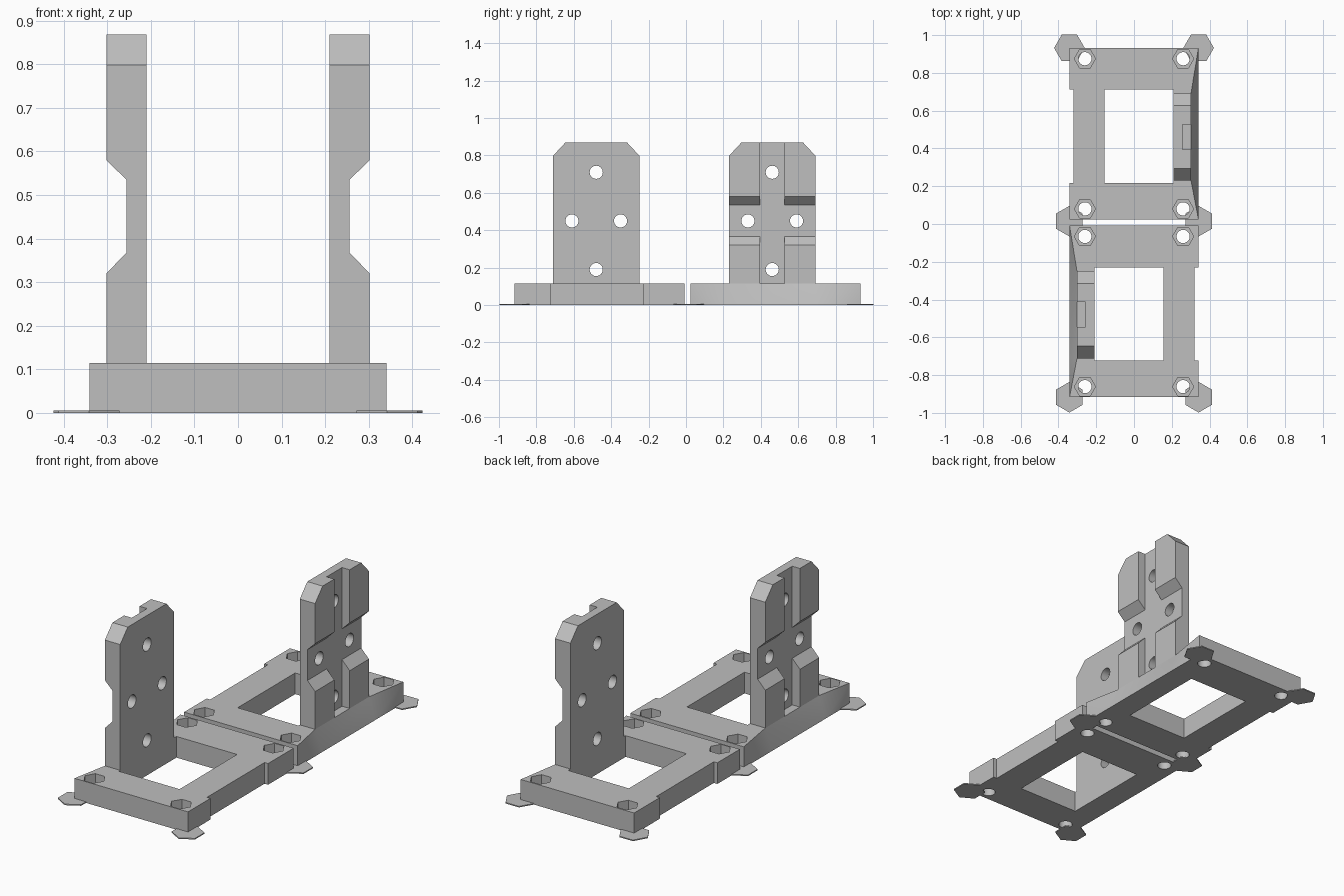
import bpy, bmesh, math

if "Cube" in bpy.data.objects:
    bpy.data.objects.remove(bpy.data.objects["Cube"], do_unlink=True)

gray = bpy.data.materials.new("plain gray")
gray.use_nodes = True
COLOR = (0.52, 0.52, 0.52, 1)
gray.diffuse_color = COLOR
gray.node_tree.nodes["Principled BSDF"].inputs["Base Color"].default_value = COLOR

AXES = {"x": lambda p, h: (h, p[0], p[1]),
        "y": lambda p, h: (p[0], h, p[1]),
        "z": lambda p, h: (p[0], p[1], h)}


def add_prism(bm, axis, low, a, b, high=None, splits=None):
    """Close a solid between two outlines; splits picks diagonals of bent sides."""
    high, splits, n = high or low, splits or {}, len(low)
    va = [bm.verts.new(AXES[axis](p, a)) for p in low]
    vb = [bm.verts.new(AXES[axis](p, b)) for p in high]
    bm.faces.new(va[::-1])
    bm.faces.new(vb)
    for i in range(n):
        j = (i + 1) % n
        face = bm.faces.new((va[i], va[j], vb[j], vb[i]))
        if i in splits:
            pair = (va[j], vb[i]) if splits[i] == "down" else (va[i], vb[j])
            bmesh.utils.face_split(face, *pair)


def finish(name, bm, side=1, shift=0):
    for v in bm.verts:
        v.co.x *= side
        v.co.y += shift
    bmesh.ops.recalc_face_normals(bm, faces=bm.faces)
    mesh = bpy.data.meshes.new(name)
    bm.to_mesh(mesh)
    bm.free()
    obj = bpy.data.objects.new(name, mesh)
    bpy.context.collection.objects.link(obj)
    return obj


def solid(name, side, shift, *prisms):
    bm = bmesh.new()
    for args in prisms:
        add_prism(bm, *args)
    return finish(name, bm, side, shift)


def ngon(cx, cy, r, n, turn=0.0):
    return [(cx + r * math.cos(turn + math.tau * k / n),
             cy + r * math.sin(turn + math.tau * k / n)) for k in range(n)]


def rect(x0, y0, x1, y1):
    return [(x0, y0), (x1, y0), (x1, y1), (x0, y1)]


def carve(obj, steps):
    """Apply each boolean, then drop its cutter."""
    for operation, cutter in steps:
        cutter.hide_render = True
        mod = obj.modifiers.new("cut", "BOOLEAN")
        mod.operation, mod.object, mod.solver = operation, cutter, "EXACT"
    graph = bpy.context.evaluated_depsgraph_get()
    mesh = bpy.data.meshes.new_from_object(obj.evaluated_get(graph))
    obj.modifiers.clear()
    obj.data = mesh
    for _, cutter in steps:
        bpy.data.objects.remove(cutter, do_unlink=True)


def paint(obj, smooth=True):
    obj.data.materials.clear()
    obj.data.materials.append(gray)
    if smooth:
        bpy.ops.object.select_all(action="DESELECT")
        obj.select_set(True)
        bpy.context.view_layer.objects.active = obj
        bpy.ops.object.shade_smooth_by_angle(angle=math.radians(25))


W, DECK, TOP = 0.341, 0.115, 0.868      # half width, plate top, upright top
Y0, Y1 = 0.025, 0.932                   # plate ends
U0, U1, MID = 0.23, 0.692, 0.461        # upright ends and middle
INNER, GROOVE, OUTER = 0.21, 0.256, 0.302
BORE = 0.035


def bracket(label, side, shift):
    # base plate: notched on one side, sloping in to the upright on the other
    notch = [(W, Y1), (-W, Y1), (-W, 0.712), (-0.32, 0.712),
             (-0.32, 0.218), (-W, 0.218)]
    low = [(-W, Y0), (W, Y0), (W, U0), (W, U1)] + notch
    high = [(-W, Y0), (W, Y0), (OUTER, U0), (OUTER, U1)] + notch
    plate = solid(label + "_base_plate", side, shift,
                  ("z", low, 0, DECK, high, {1: "down", 3: "up"}))
    spots = [(x, y) for x in (-0.26, 0.26) for y in (0.08, 0.875)]
    carve(plate, [
        ("DIFFERENCE", solid("window", side, shift,
                             ("z", rect(-0.155, 0.218, INNER, 0.712), -1, 1))),
        ("DIFFERENCE", solid("screw_holes", side, shift,
                             *[("z", ngon(x, y, BORE, 32), -1, 1) for x, y in spots])),
        ("DIFFERENCE", solid("nut_pockets", side, shift,
                             *[("z", ngon(x, y, 0.056, 6), 0.065, 1) for x, y in spots])),
    ])
    paint(plate)

    # upright: side profile with cross groove, clipped corners, long groove, bores
    profile = [(INNER, DECK), (OUTER, DECK), (OUTER, 0.32), (GROOVE, 0.368),
               (GROOVE, 0.535), (OUTER, 0.58), (OUTER, TOP), (INNER, TOP)]
    upright = solid(label + "_upright", side, shift, ("y", profile, U0, U1))
    clip = [(U0 - 0.1, 0), (U1 + 0.1, 0), (U1 + 0.1, 0.697), (U1, 0.798),
            (U1 - 0.065, TOP), (U1 - 0.165, 0.976), (U0 + 0.165, 0.976),
            (U0 + 0.065, TOP), (U0, 0.798), (U0 - 0.1, 0.697)]
    bores = [(MID, 0.71), (MID, 0.19), (MID - 0.13, 0.45), (MID + 0.13, 0.45)]
    carve(upright, [
        ("INTERSECT", solid("corner_clip", side, shift, ("x", clip, 0, 1))),
        ("DIFFERENCE", solid("long_groove", side, shift,
                             ("z", rect(GROOVE, MID - 0.066, 1, MID + 0.066), 0, 1))),
        ("DIFFERENCE", solid("bores", side, shift,
                             *[("x", ngon(y, z, BORE, 32), 0, 1) for y, z in bores])),
    ])
    paint(upright)


bracket("back", 1, 0)
bracket("front", -1, -0.941)

# thin hexagonal pads under the corners
for row, y, turn in (("back", 0.932, 0), ("middle", 0.015, math.pi / 6),
                     ("front", -0.917, math.pi / 6)):
    for hand, x in (("left", 0.342), ("right", -0.342)):
        pad = solid(f"{row}_{hand}_pad", 1, 0, ("z", ngon(x, y, 0.081, 6, turn), 0, 0.006))
        paint(pad, smooth=False)
